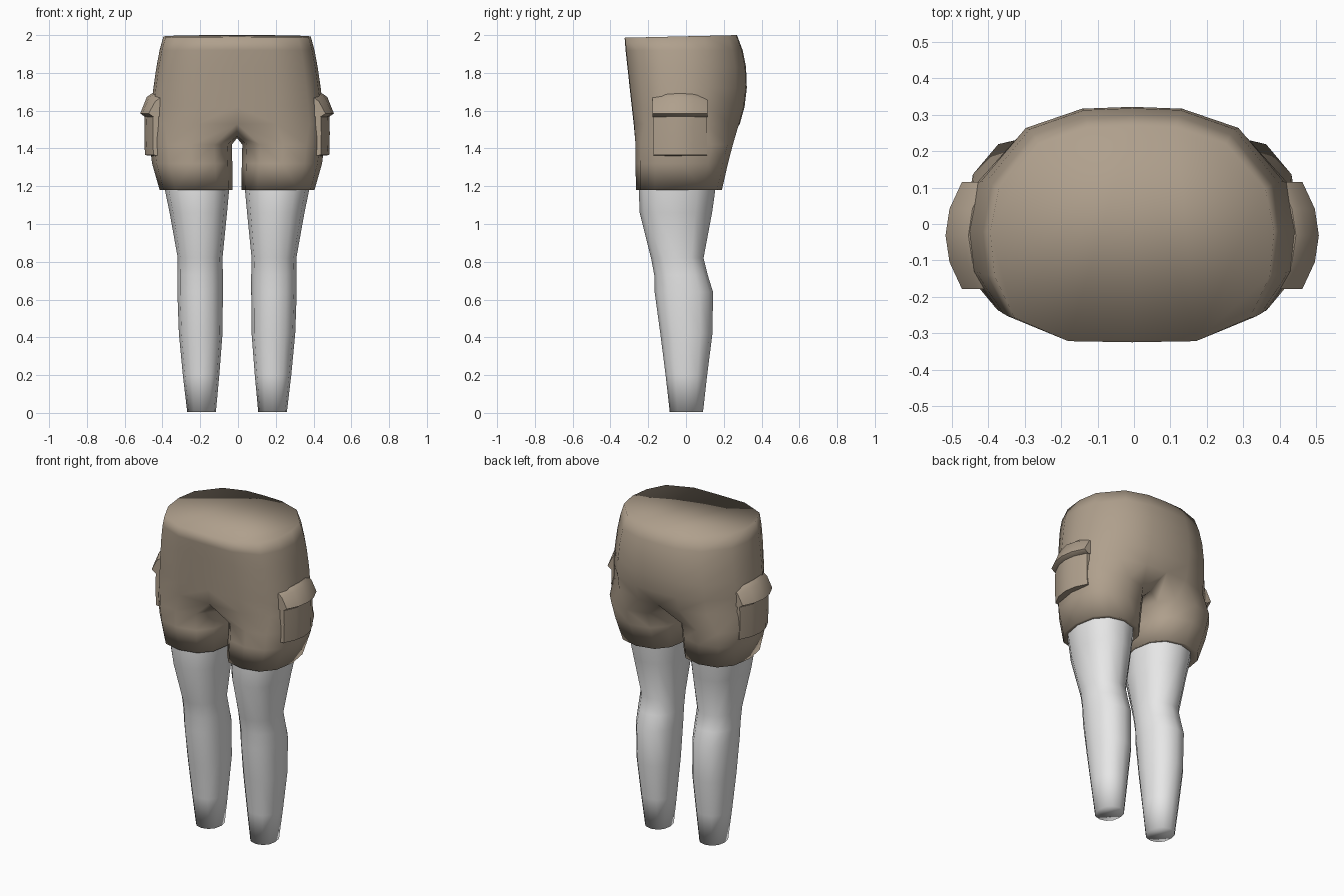
import bpy, bmesh, math

if "Cube" in bpy.data.objects:
    bpy.data.objects.remove(bpy.data.objects["Cube"])

AXIS_X = -0.005


def material(name, rgb):
    m = bpy.data.materials.new(name)
    m.diffuse_color = (*rgb, 1)
    m.use_nodes = True
    m.node_tree.nodes["Principled BSDF"].inputs["Base Color"].default_value = m.diffuse_color
    return m


KHAKI = material("khaki cloth", (0.43, 0.35, 0.265))
PALE = material("pale grey", (0.8, 0.8, 0.8))


def finish(bm, name, mat, angle=None):
    """Turn one half into a mirrored, smooth shaded object."""
    bmesh.ops.recalc_face_normals(bm, faces=bm.faces)
    me = bpy.data.meshes.new(name)
    bm.to_mesh(me)
    bm.free()
    me.materials.append(mat)
    ob = bpy.data.objects.new(name, me)
    bpy.context.collection.objects.link(ob)
    ob.location.x = AXIS_X
    mod = ob.modifiers.new("mirror", 'MIRROR')
    mod.use_clip = True
    bpy.ops.object.select_all(action='DESELECT')
    ob.select_set(True)
    bpy.context.view_layer.objects.active = ob
    bpy.ops.object.modifier_apply(modifier=mod.name)
    if angle:
        bpy.ops.object.shade_smooth_by_angle(angle=math.radians(angle))
    else:
        bpy.ops.object.shade_smooth()
    return ob


def bridge(bm, a, b, closed=True):
    n = len(a)
    for i in range(n if closed else n - 1):
        j = (i + 1) % n
        bm.faces.new((a[i], a[j], b[j], b[i]))


def leg_ring(bm, z, x0, x1, y0, y1, power=0.9):
    """Twelve-sided rounded section starting at the inner front."""
    ring = []
    for k in range(12):
        a = math.radians(-120 + 30 * k)
        c, s = math.cos(a), math.sin(a)
        c = math.copysign(abs(c) ** power, c)
        s = math.copysign(abs(s) ** power, s)
        ring.append(bm.verts.new(((x0 + x1) / 2 + c * (x1 - x0) / 2,
                                  (y0 + y1) / 2 + s * (y1 - y0) / 2, z)))
    return ring


# shorts: half hip section swept down, then split into a leg opening
SECTION = [(0, -1), (.45, -.99), (.83, -.78), (.97, -.4), (1, 0),
           (.94, .4), (.66, .83), (.31, .985), (0, 1)]
HIPS = [  # z, half width, front y, back y
    (1.993, .39, -.325, .27), (1.92, .41, -.32, .30), (1.83, .427, -.31, .318),
    (1.72, .443, -.298, .322), (1.62, .455, -.287, .31), (1.53, .462, -.277, .285)]
bm = bmesh.new()
prev = None
for i, (z, w, f, b) in enumerate(HIPS):
    ring = []
    for u, v in SECTION:
        y = -.02 + v * ((b + .02) if v > 0 else (-.02 - f))
        tilt = .007 * v if i == 0 else 0
        ring.append(bm.verts.new((u * w, y, z + tilt)))
    if prev:
        bridge(bm, prev, ring, closed=False)
    else:
        bm.faces.new(ring)          # waist cap
    prev = ring
# crotch strip closes the section into a leg loop
crotch = [bm.verts.new((0, y, z)) for y, z in ((.14, 1.47), (0, 1.455), (-.14, 1.465))]
prev = prev + crotch
for z, x0, x1, y0, y1 in ((1.42, .028, .462, -.267, .248),
                          (1.32, .025, .45, -.267, .222),
                          (1.18, .024, .41, -.265, .19)):
    ring = leg_ring(bm, z, x0, x1, y0, y1, .82)
    bridge(bm, prev, ring)
    prev = ring
# turned-in hem
inner = leg_ring(bm, 1.19, .045, .375, -.245, .15)
bridge(bm, prev, inner)
finish(bm, "shorts", KHAKI)

# legs
bm = bmesh.new()
prev = None
for z, x0, x1, y0, y1 in ((1.30, .04, .39, -.25, .17), (1.18, .042, .382, -.25, .155),
                          (1.06, .053, .357, -.245, .138),
                          (.82, .077, .314, -.185, .093), (.73, .075, .316, -.168, .115),
                          (.64, .075, .316, -.166, .143), (.42, .077, .308, -.136, .14),
                          (.2, .094, .287, -.108, .112), (.005, .112, .264, -.086, .09)):
    ring = leg_ring(bm, z, x0, x1, y0, y1)
    if prev:
        bridge(bm, prev, ring)
    prev = ring
bm.faces.new(prev)
finish(bm, "legs", PALE)


# cargo pockets: one side profile swept around the hip
def pocket(name, profile, ends):
    bm = bmesh.new()
    y0, y1 = ends
    prev = first = None
    for t, drop in ((0, .045), (.25, .011), (.5, 0), (.75, .011), (1, .045)):
        ring = [bm.verts.new((x - drop, y0 + t * (y1 - y0),
                              z - (.5 * drop if z > 1.65 else 0))) for x, z in profile]
        if prev:
            bridge(bm, prev, ring)
        else:
            first = ring
        prev = ring
    bm.faces.new(first)
    bm.faces.new(prev)
    finish(bm, name, KHAKI, 50)


pocket("cargo_pockets", [(.40, 1.61), (.488, 1.60), (.491, 1.48), (.488, 1.365), (.40, 1.355)],
       (-.172, .11))
pocket("pocket_flaps", [(.40, 1.675), (.45, 1.692), (.478, 1.672), (.513, 1.585),
                        (.485, 1.566), (.40, 1.575)], (-.178, .115))
